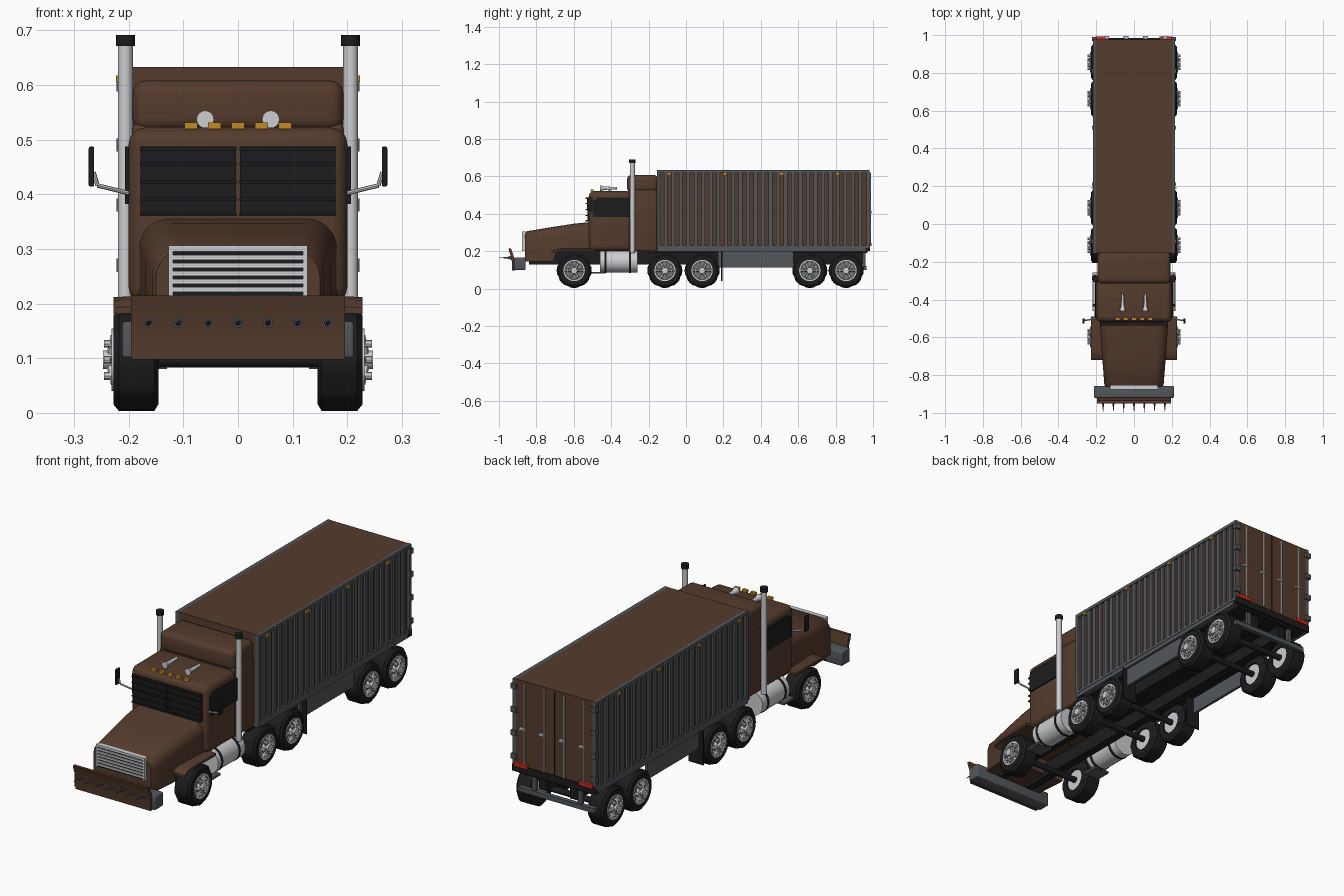
import bpy, bmesh, math
from mathutils import Vector, Matrix

if "Cube" in bpy.data.objects:
    bpy.data.objects.remove(bpy.data.objects["Cube"])


def material(name, r, g, b):
    m = bpy.data.materials.new(name)
    m.use_nodes = True
    m.diffuse_color = (r, g, b, 1)
    m.node_tree.nodes["Principled BSDF"].inputs["Base Color"].default_value = (r, g, b, 1)
    return m


BROWN = material("brown paint", .09, .044, .026)
GREY = material("slate grey", .085, .095, .105)
BLACK = material("black rubber", .012, .012, .013)
CHROME = material("bright metal", .6, .61, .63)
RIM = material("dull rim metal", .19, .2, .21)
AMBER = material("amber lamp", .55, .25, .02)
RED = material("red lamp", .6, .025, .01)


def finish(name, bm, mat):
    bmesh.ops.recalc_face_normals(bm, faces=bm.faces)
    me = bpy.data.meshes.new(name)
    bm.to_mesh(me)
    bm.free()
    me.materials.append(mat)
    ob = bpy.data.objects.new(name, me)
    bpy.context.collection.objects.link(ob)
    return ob


def add_box(bm, x, y, z):
    size = Matrix.Diagonal((x[1] - x[0], y[1] - y[0], z[1] - z[0], 1))
    mid = Matrix.Translation((sum(x) / 2, sum(y) / 2, sum(z) / 2))
    bmesh.ops.create_cube(bm, size=1, matrix=mid @ size)


def box(name, x, y, z, mat, bevel=0, segs=3):
    bm = bmesh.new()
    add_box(bm, x, y, z)
    if bevel:
        bmesh.ops.bevel(bm, geom=bm.edges[:], offset=bevel, segments=segs, affect='EDGES', profile=.5)
    return finish(name, bm, mat)


def pair(name, x, y, z, mat, bevel=0):
    for side, s in (("left", 1), ("right", -1)):
        box(f"{side}_{name}", sorted((s * x[0], s * x[1])), y, z, mat, bevel)


def add_rod(bm, a, b, r1, r2=None, n=16):
    a, b = Vector(a), Vector(b)
    d = b - a
    m = Matrix.Translation((a + b) / 2) @ d.to_track_quat('Z', 'Y').to_matrix().to_4x4()
    bmesh.ops.create_cone(bm, cap_ends=True, segments=n, radius1=r1,
                          radius2=r1 if r2 is None else r2, depth=d.length, matrix=m)


def rod(name, a, b, r1, mat, r2=None, n=16):
    bm = bmesh.new()
    add_rod(bm, a, b, r1, r2, n)
    return finish(name, bm, mat)


def loft(name, rings, mat):
    bm = bmesh.new()
    loops = [[bm.verts.new(p) for p in ring] for ring in rings]
    for a, b in zip(loops, loops[1:]):
        for i in range(len(a)):
            j = (i + 1) % len(a)
            bm.faces.new((a[i], a[j], b[j], b[i]))
    for end in (loops[0], loops[-1]):
        bm.faces.new(end)
    return finish(name, bm, mat)


def arch(y, w, z0, z1, r):
    # Flat-bottomed section with rounded top corners
    pts = [(-w, y, z0), (w, y, z0)]
    for sign, start in ((1, 0), (-1, 90)):
        for k in range(7):
            t = math.radians(start + 15 * k)
            pts.append((sign * (w - r) + r * math.cos(t), y, z1 - r + r * math.sin(t)))
    return pts


def lathe(name, profile, mat, n=32, notch=0):
    # Closed profile of (x, radius) spun round the x axis; notch cuts tread blocks
    rings = []
    for i in range(n):
        t = 2 * math.pi * i / n
        ring = []
        for x, r in profile:
            if r > .09 and i % 4 > 1:
                r -= notch
            ring.append((x, r * math.cos(t), r * math.sin(t)))
        rings.append(ring)
    bm = bmesh.new()
    loops = [[bm.verts.new(p) for p in ring] for ring in rings]
    for i in range(n):
        a, b = loops[i], loops[(i + 1) % n]
        for k in range(len(profile)):
            m = (k + 1) % len(profile)
            bm.faces.new((a[k], a[m], b[m], b[k]))
    return finish(name, bm, mat)


# Wheels: one set of parts, copied to every station
tyre = lathe("tyre", [(.145, .052), (.145, .08), (.153, .0935), (.218, .0935), (.228, .081), (.228, .054)],
             BLACK, notch=.004)
ring = lathe("rim_ring", [(.2, .046), (.2, .057), (.231, .057), (.231, .049)], CHROME)
disc = rod("rim_disc", (.158, 0, 0), (.216, 0, 0), .054, RIM, n=24)
bm = bmesh.new()
add_rod(bm, (.21, 0, 0), (.247, 0, 0), .017)
add_rod(bm, (.15, 0, 0), (.158, 0, 0), .05)
for i in range(6):
    t = math.pi * i / 3
    c, s = math.cos(t), math.sin(t)
    add_rod(bm, (.236, 0, 0), (.226, .05 * c, .05 * s), .007, n=6)
    add_rod(bm, (.21, .034 * c, .034 * s), (.245, .034 * c, .034 * s), .007, n=8)
hub = finish("hub_spokes", bm, CHROME)
STATIONS = (-.598, -.113, .086, .662, .856)
for i, y in enumerate(STATIONS):
    for part in (tyre, ring, disc, hub):
        for turn in (0, math.pi):
            ob = part if i == 0 and turn == 0 else part.copy()
            if ob is not part:
                bpy.context.collection.objects.link(ob)
            ob.location = (0, y, .097)
            ob.rotation_euler = (0, 0, turn)
    rod("axle", (-.16, y, .097), (.16, y, .097), .014, BLACK)

# Chassis
pair("frame_rail", (.06, .1), (-.84, .95), (.13, .2), BLACK)
box("chassis_deck", (-.19, .19), (-.2, .97), (.19, .217), BLACK)
pair("sill", (.185, .215), (-.155, .97), (.198, .222), GREY)
pair("side_skirt", (.19, .203), (.17, .575), (.113, .2), GREY)
pair("mudflap", (.15, .225), (.188, .194), (.04, .2), BLACK)
box("underride_bar", (-.2, .2), (.945, .965), (.1, .122), GREY)
pair("underride_post", (.11, .13), (.945, .96), (.12, .2), GREY)

# Cab, sleeper and hood
box("cab", (-.2, .2), (-.52, -.29), (.2, .522), BROWN, .03, 4)
box("sleeper_body", (-.193, .193), (-.31, -.155), (.2, .53), BROWN, .01)
box("sleeper_roof", (-.193, .193), (-.315, -.15), (.515, .608), BROWN, .024, 4)
loft("hood", [arch(-.862, .15, .145, .298, .05), arch(-.85, .157, .145, .307, .055),
              arch(-.71, .168, .145, .33, .055), arch(-.69, .17, .205, .333, .055),
              arch(-.6, .176, .205, .347, .055), arch(-.51, .181, .205, .356, .055)], BROWN)
for s in (1, -1):
    path = ((-.72, .196), (-.705, .209), (-.67, .215), (-.49, .215))
    loft("fender", [[(s * .12, y, z), (s * .228, y, z - .003), (s * .228, y, z - .015), (s * .12, y, z - .012)]
                    for y, z in path], BROWN)

# Grille
box("grille_back", (-.122, .122), (-.868, -.855), (.2, .302), BLACK)
pair("grille_side", (.119, .127), (-.876, -.855), (.2, .306), CHROME)
box("grille_top", (-.127, .127), (-.876, -.855), (.295, .306), CHROME)
for i in range(6):
    z = .207 + .0145 * i
    box("grille_slat", (-.12, .12), (-.874, -.862), (z, z + .009), CHROME)

# Bumper and spiked plough
box("bumper", (-.212, .212), (-.92, -.858), (.1, .167), GREY, .006)
loft("plough", [[(x, -.95, .215), (x, -.932, .16), (x, -.93, .098), (x, -.915, .098), (x, -.917, .16), (x, -.935, .215)]
                for x in (-.196, .196)], BROWN)
for i in range(-3, 4):
    x = i * .0545
    rod("spike_base", (x, -.945, .165), (x, -.925, .165), .009, GREY)
    rod("spike", (x, -.945, .165), (x, -.999, .165), .006, GREY, 0, 8)

# Windscreen with armour slats, and armoured side windows
pair("windscreen", (.004, .178), (-.527, -.5), (.36, .487), BLACK)
for z in (.36, .388, .42, .452, .48):
    pair("armour_slat", (.003, .179), (-.538, -.52), (z, z + .006), BLACK)
for s in (1, -1):
    loft("side_window", [[(s * x, -.495, .382), (s * x, -.3, .382), (s * x, -.3, .487), (s * x, -.47, .487),
                          (s * x, -.495, .47)] for x in (.195, .207)], BLACK)
    # Mirrors
    rod("mirror_arm", (s * .2, -.5, .402), (s * .257, -.51, .416), .004, CHROME, n=8)
    rod("mirror_stay", (s * .257, -.51, .416), (s * .264, -.51, .44), .004, CHROME, n=8)
    # Exhaust stacks
    rod("exhaust_stack", (s * .206, -.287, .19), (s * .206, -.287, .675), .0135, CHROME)
    rod("stack_cap", (s * .206, -.287, .671), (s * .206, -.287, .691), .0175, BLACK)
    # Fuel tanks and steps
    rod("fuel_tank", (s * .16, -.46, .145), (s * .16, -.258, .145), .059, CHROME, n=24)
    for y in (-.43, -.3):
        rod("tank_strap", (s * .16, y - .006, .145), (s * .16, y + .006, .145), .061, BLACK, n=24)
    # Roof horns
    rod("horn_bell", (s * .06, -.46, .537), (s * .06, -.435, .537), .016, CHROME, .009)
    rod("horn_tube", (s * .06, -.435, .537), (s * .06, -.37, .537), .009, CHROME, .006)
    rod("horn_foot", (s * .06, -.41, .515), (s * .06, -.41, .535), .005, CHROME, n=8)
pair("mirror", (.263, .273), (-.528, -.5), (.414, .487), BLACK, .003)
pair("step", (.13, .21), (-.505, -.43), (.08, .09), GREY)
for x in (-.086, -.043, 0, .043, .086):
    box("roof_lamp", (x - .012, x + .012), (-.51, -.495), (.519, .531), AMBER)

# Cargo container with ribbed sides
box("container", (-.205, .205), (-.153, .978), (.217, .633), BROWN)
pair("top_rail", (.2, .217), (-.155, .98), (.618, .633), GREY)
pair("bottom_rail", (.2, .217), (-.155, .98), (.217, .231), GREY)
for y in (-.155, .965):
    pair("corner_post", (.2, .217), (y, y + .015), (.217, .633), GREY)
for s in (1, -1):
    bm = bmesh.new()
    for i in range(27):
        y = -.118 + i * .04
        add_box(bm, sorted((s * .2, s * .214)), (y, y + .02), (.225, .625))
    finish("side_ribs", bm, GREY)
for y in (-.09, .21, .51, .81):
    pair("marker_lamp", (.21, .223), (y - .01, y + .01), (.605, .617), AMBER)

# Rear doors
box("door_seam", (-.002, .002), (.97, .981), (.235, .625), BLACK)
box("rear_sill", (-.217, .217), (.96, .984), (.2, .232), BLACK)
pair("tail_lamp", (.135, .205), (.975, .992), (.228, .245), RED)
for x in (-.155, -.052, .052, .155):
    rod("lock_rod", (x, .984, .236), (x, .984, .622), .0045, CHROME, n=8)
    box("lock_handle", (x - .004, x + .022), (.98, .994), (.405, .413), CHROME)
for z in (.27, .38, .49, .6):
    pair("hinge", (.195, .222), (.968, .99), (z - .012, z + .012), GREY)

# Smooth curved surfaces, keep hard edges
for ob in bpy.context.collection.objects:
    ob.select_set(ob.type == 'MESH')
bpy.context.view_layer.objects.active = tyre
bpy.ops.object.shade_smooth_by_angle(angle=math.radians(32))
